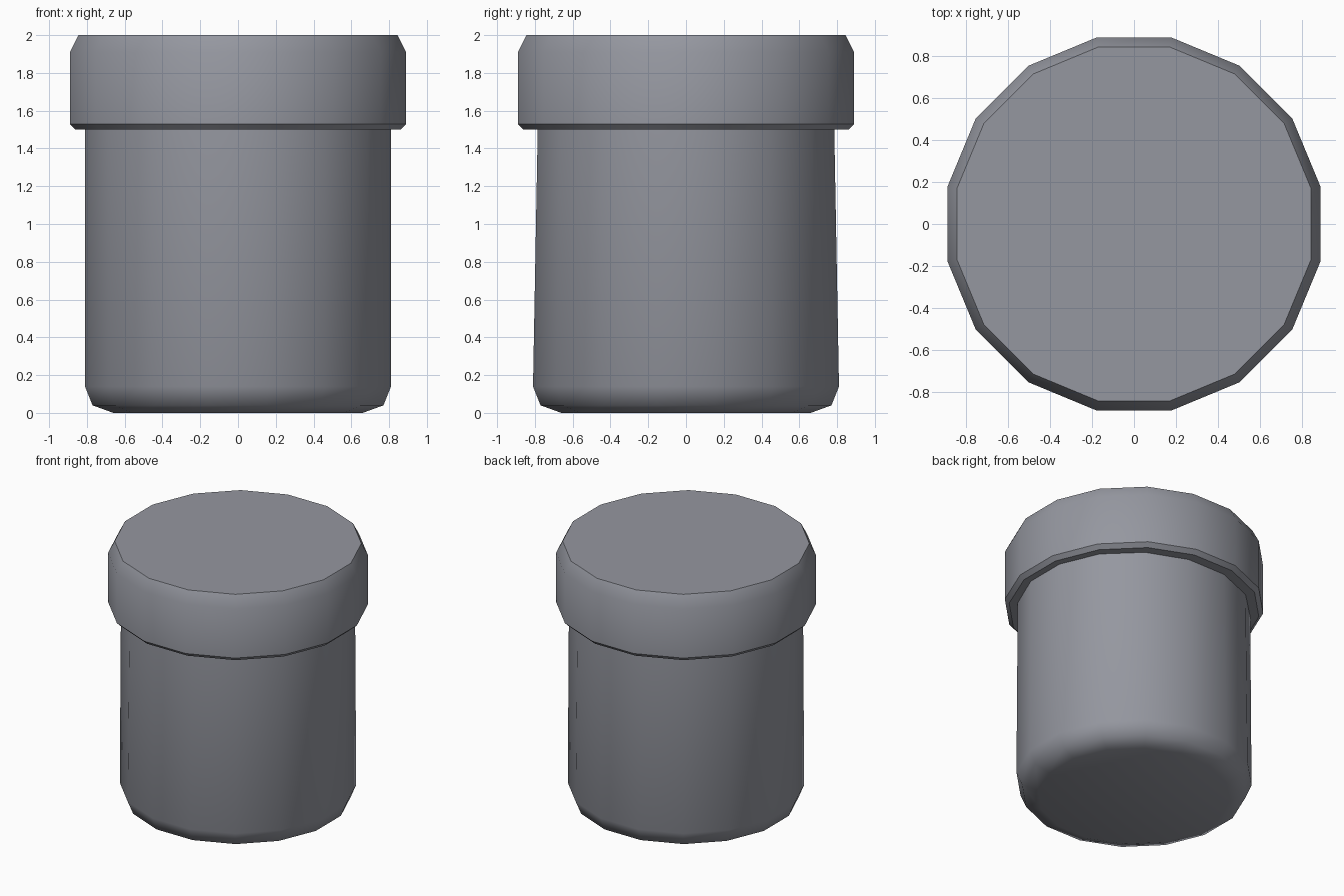
import bpy, bmesh, math

if "Cube" in bpy.data.objects:
    bpy.data.objects.remove(bpy.data.objects["Cube"])

N = 16
K = 1 / math.cos(math.pi / N)   # flat half-width -> corner radius

grey = bpy.data.materials.new("cool grey")
grey.diffuse_color = (0.30, 0.31, 0.35, 1)
grey.use_nodes = True
grey.node_tree.nodes["Principled BSDF"].inputs["Base Color"].default_value = grey.diffuse_color


def lathe(name, profile, angle):
    """Capped 16-sided stack of rings: (half width x, half width y, z)."""
    bm = bmesh.new()
    rings = []
    for rx, ry, z in profile:
        rings.append([bm.verts.new((rx * K * math.cos((i + .5) * math.tau / N),
                                    ry * K * math.sin((i + .5) * math.tau / N), z))
                      for i in range(N)])
    for a, b in zip(rings, rings[1:]):
        for i in range(N):
            j = (i + 1) % N
            bm.faces.new((a[i], a[j], b[j], b[i]))
    bm.faces.new(rings[0][::-1])
    bm.faces.new(rings[-1])
    me = bpy.data.meshes.new(name)
    bm.to_mesh(me)
    bm.free()
    me.materials.append(grey)
    ob = bpy.data.objects.new(name, me)
    bpy.context.collection.objects.link(ob)
    bpy.ops.object.select_all(action='DESELECT')
    ob.select_set(True)
    bpy.context.view_layer.objects.active = ob
    bpy.ops.object.shade_smooth_by_angle(angle=math.radians(angle))
    return ob


# Jar body with rounded foot, narrowing slightly front to back
lathe("jar_body", [(.66, .66, 0), (.77, .77, .04), (.81, .81, .14),
                   (.81, .785, 1.5)], 52)

# Lid with bevelled rims
lathe("lid", [(.86, .86, 1.5), (.89, .89, 1.53), (.89, .89, 1.91),
              (.845, .845, 2.0)], 44)
